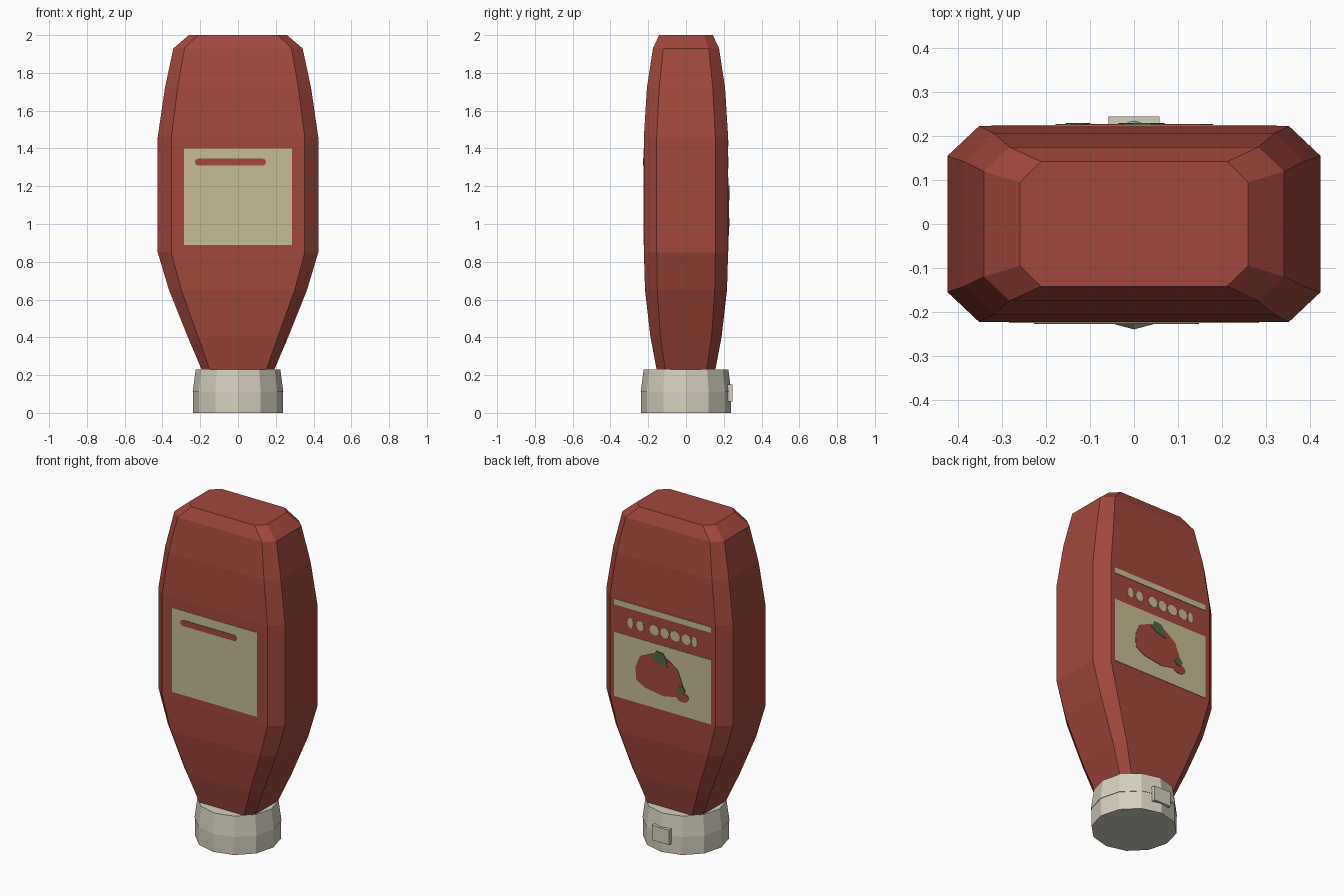
import bpy, bmesh, math
from mathutils import Vector

cube = bpy.data.objects.get("Cube")
if cube:
    bpy.data.objects.remove(cube, do_unlink=True)


def material(name, rgb):
    m = bpy.data.materials.new(name)
    m.use_nodes = True
    m.diffuse_color = (*rgb, 1)
    m.node_tree.nodes["Principled BSDF"].inputs["Base Color"].default_value = (*rgb, 1)
    return m


RED = material("sauce red", (0.36, 0.064, 0.046))
CREAM = material("label cream", (0.57, 0.50, 0.31))
IVORY = material("cap ivory", (0.66, 0.62, 0.51))
GREEN = material("leaf green", (0.08, 0.13, 0.055))


def finish(name, bm, mat):
    bmesh.ops.recalc_face_normals(bm, faces=bm.faces)
    mesh = bpy.data.meshes.new(name)
    bm.to_mesh(mesh)
    bm.free()
    mesh.materials.append(mat)
    obj = bpy.data.objects.new(name, mesh)
    bpy.context.collection.objects.link(obj)
    return obj


def loft(name, rings, mat):
    """Skin a stack of equal-length rings and close both ends."""
    bm = bmesh.new()
    loops = [[bm.verts.new(p) for p in ring] for ring in rings]
    n = len(loops[0])
    for low, high in zip(loops, loops[1:]):
        for i in range(n):
            j = (i + 1) % n
            bm.faces.new((low[i], low[j], high[j], high[i]))
    bm.faces.new(loops[0])
    bm.faces.new(loops[-1])
    return finish(name, bm, mat)


def octagon(z, hx, ix, hy, iy):
    """Rectangle with chamfered corners: outer and inner half sizes."""
    quarter = [(hx, iy), (ix, hy)]
    pts = quarter + [(-x, y) for x, y in reversed(quarter)]
    pts += [(-x, -y) for x, y in quarter] + [(x, -y) for x, y in reversed(quarter)]
    return [(x, y, z) for x, y in pts]


def circle(z, r, n=12):
    return [(r * math.cos(math.tau * i / n), r * math.sin(math.tau * i / n), z)
            for i in range(n)]


DEPTH = 0.223

# Squeeze bottle body standing on its cap
loft("bottle_body", [octagon(*s) for s in (
    (0.20, 0.18, 0.14, 0.15, 0.105),
    (0.40, 0.265, 0.21, 0.188, 0.135),
    (0.65, 0.365, 0.30, 0.217, 0.152),
    (0.85, 0.425, 0.353, DEPTH, 0.155),
    (1.46, 0.425, 0.353, DEPTH, 0.155),
    (1.72, 0.387, 0.32, 0.207, 0.142),
    (1.93, 0.342, 0.283, 0.175, 0.12),
    (2.00, 0.26, 0.212, 0.142, 0.095))], RED)

# Flip cap: lid below, collar above, thumb tab at the back
loft("cap_lid", [circle(0, 0.237), circle(0.11, 0.237)], IVORY)
loft("cap_collar", [circle(0.11, 0.24), circle(0.23, 0.224)], IVORY)
bm = bmesh.new()
bmesh.ops.create_cube(bm, size=1)
bmesh.ops.scale(bm, vec=(0.116, 0.04, 0.09), verts=bm.verts)
bmesh.ops.translate(bm, vec=(0, 0.225, 0.105), verts=bm.verts)
finish("cap_thumb_tab", bm, IVORY)


def plate(name, outline, side, layer, mat):
    """Thin raised plate; u runs to the viewer's right, side -1 front, 1 back."""
    bm = bmesh.new()
    inner = DEPTH - 0.001
    face = bm.faces.new([bm.verts.new((-side * u, side * inner, z)) for u, z in outline])
    out = bmesh.ops.extrude_face_region(bm, geom=[face])["geom"]
    moved = [v for v in out if isinstance(v, bmesh.types.BMVert)]
    bmesh.ops.translate(bm, vec=Vector((0, side * (0.001 + 0.0025 * layer), 0)), verts=moved)
    return finish(name, bm, mat)


def box(u0, u1, z0, z1):
    return [(u0, z0), (u1, z0), (u1, z1), (u0, z1)]


def oval(u, z, ru, rz, n=10):
    return [(u + ru * math.cos(math.tau * i / n), z + rz * math.sin(math.tau * i / n))
            for i in range(n)]


def pill(u0, u1, z, r):
    arc = [math.pi * i / 6 for i in range(7)]
    right = [(u1 + r * math.sin(a), z - r * math.cos(a)) for a in arc]
    left = [(u0 - r * math.sin(a), z + r * math.cos(a)) for a in arc]
    return right + left


# Front label with a single stripe
plate("front_label", box(-0.285, 0.285, 0.89, 1.40), -1, 1, CREAM)
plate("front_label_stripe", pill(-0.21, 0.13, 1.328, 0.018), -1, 2, RED)

# Back label with a top stripe and a row of abstract dabs
plate("back_label", box(-0.325, 0.325, 0.855, 1.245), 1, 1, CREAM)
plate("back_label_stripe", box(-0.325, 0.325, 1.41, 1.444), 1, 1, CREAM)
for i, (u, ru) in enumerate(((-0.215, 0.02), (-0.15, 0.025), (-0.055, 0.033),
                             (0.015, 0.03), (0.085, 0.035), (0.16, 0.032), (0.215, 0.018))):
    plate(f"back_dab_{i + 1}", oval(u, 1.325, ru, 0.032, 8), 1, 1, CREAM)

# Tomato picture on the back label
plate("tomato", [(-0.18, 1.07), (-0.15, 1.143), (-0.07, 1.18), (0.037, 1.172),
                 (0.104, 1.123), (0.138, 1.04), (0.12, 0.965), (0.01, 0.942),
                 (-0.117, 0.962), (-0.175, 0.995)][::-1], 1, 2, RED)
plate("small_tomato", oval(0.135, 0.968, 0.044, 0.03), 1, 2, RED)
plate("tomato_leaf", [(-0.07, 1.165), (-0.03, 1.14), (0.035, 1.125), (0.03, 1.165),
                      (0.005, 1.2), (-0.04, 1.205)], 1, 3, GREEN)
plate("small_tomato_leaf", oval(0.128, 1.01, 0.028, 0.026, 6), 1, 3, GREEN)
